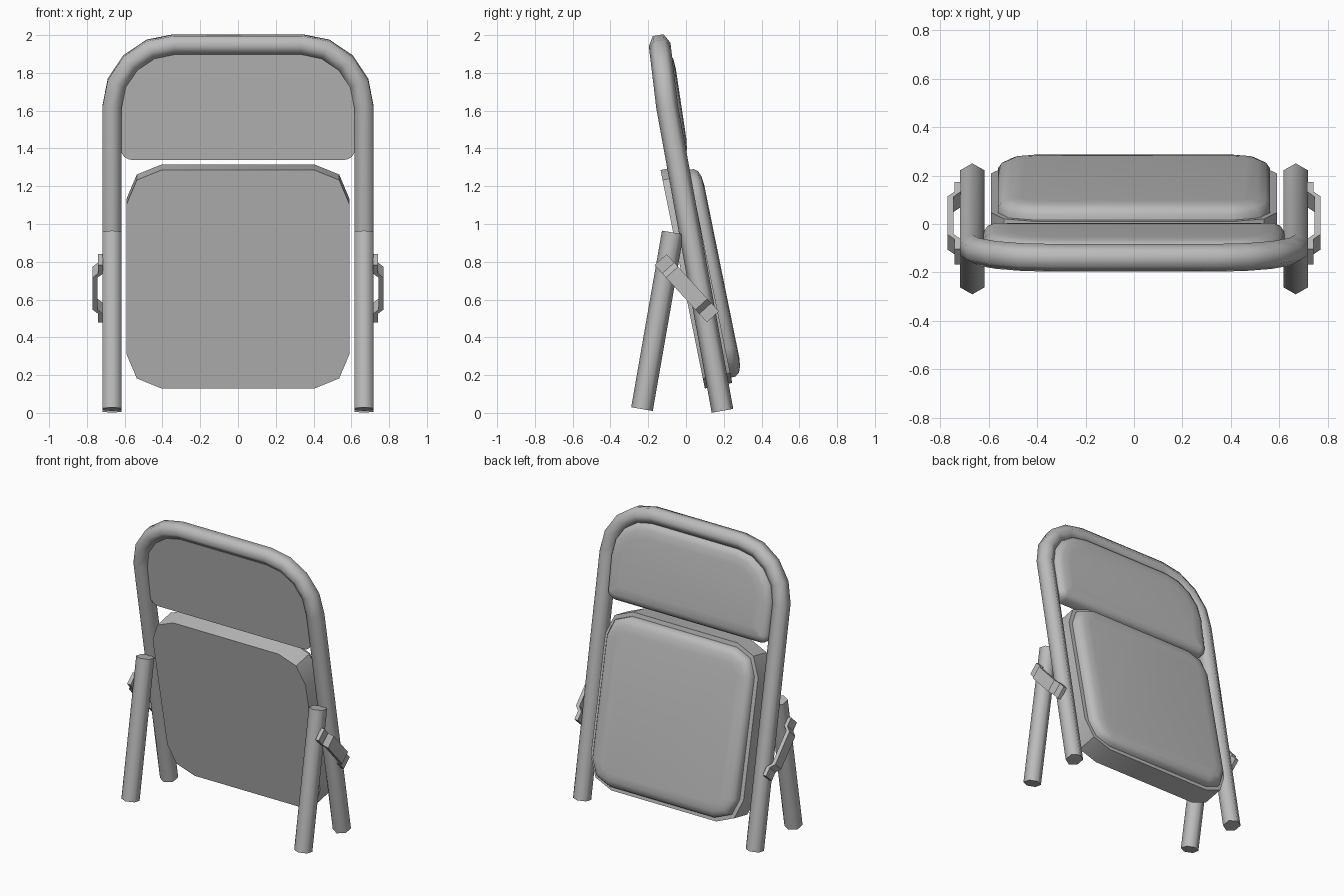
import bpy, bmesh
from math import cos, sin, pi, radians
from mathutils import Vector

if "Cube" in bpy.data.objects:
    bpy.data.objects.remove(bpy.data.objects["Cube"])

grey = bpy.data.materials.new("plain_grey")
grey.use_nodes = True
COLOUR = (0.5, 0.5, 0.5, 1)
grey.diffuse_color = COLOUR
grey.node_tree.nodes["Principled BSDF"].inputs["Base Color"].default_value = COLOUR

X = Vector((1, 0, 0))


def loft(name, rings, angle):
    """Skin a list of equal rings, cap both ends, smooth below the angle."""
    bm = bmesh.new()
    loops = [[bm.verts.new(p) for p in ring] for ring in rings]
    n = len(loops[0])
    for a, b in zip(loops, loops[1:]):
        for i in range(n):
            j = (i + 1) % n
            bm.faces.new((a[i], a[j], b[j], b[i]))
    bm.faces.new(loops[0])
    bm.faces.new(loops[-1])
    bmesh.ops.recalc_face_normals(bm, faces=bm.faces)
    mesh = bpy.data.meshes.new(name)
    bm.to_mesh(mesh)
    bm.free()
    mesh.materials.append(grey)
    mesh.shade_smooth()
    mesh.set_sharp_from_angle(angle=radians(angle))
    obj = bpy.data.objects.new(name, mesh)
    bpy.context.collection.objects.link(obj)
    return obj


def tube(name, points, normal, radius=0.058, sides=6):
    """Sweep a six-sided section along a path with mitred bends."""
    pts = [Vector(p) for p in points]
    rings = []
    for i, p in enumerate(pts):
        d_in = (p - pts[max(i - 1, 0)]).normalized()
        d_out = (pts[min(i + 1, len(pts) - 1)] - p).normalized()
        t = (d_in + d_out).normalized()
        miter = 1 / max(t.dot(d_in), t.dot(d_out))
        side = t.cross(normal).normalized()
        front = side.cross(t)
        rings.append([p + radius * (front * cos(a) + side * sin(a) * miter)
                      for a in (2 * pi * k / sides for k in range(sides))])
    return loft(name, rings, 65)


def outline(half_w, half_h, r_top, r_bottom, inset, segs):
    """Rounded rectangle with separate top and bottom corner radii."""
    w, h = half_w - inset, half_h - inset
    pts = []
    for q, (sx, sz) in enumerate(((1, 1), (-1, 1), (-1, -1), (1, -1))):
        r = max((r_top if sz > 0 else r_bottom) - inset, 0.015)
        for k in range(segs + 1):
            a = pi / 2 * (q + k / segs)
            pts.append((sx * (w - r) + r * cos(a), sz * (h - r) + r * sin(a)))
    return pts


def pad(name, centre, lean, size, radii, layers, segs, angle):
    """Leaning padded panel; layers are (depth, inset) pairs."""
    up = Vector((0, -lean, 1)).normalized()
    back = Vector((0, 1, lean)).normalized()
    rings = [[Vector(centre) + X * u + up * v + back * depth
              for u, v in outline(*size, *radii, inset, segs)]
             for depth, inset in layers]
    return loft(name, rings, angle)


# Bent tube forming the rear legs and the back arch
BEND, TUBE_X, ARC = 1.62, 0.667, 0.33


def frame_point(x, z):
    low, high = min(z, BEND), max(z - BEND, 0)
    return (x, 0.193 - 0.182 * (low - 0.011) - 0.12 * high, z)


half = [(TUBE_X, 0.011)]
for k in range(5):
    a = pi / 8 * k
    half.append((TUBE_X - ARC + ARC * cos(a), BEND + ARC * sin(a)))
path = half + [(-x, z) for x, z in reversed(half)]
tube("back_frame", [frame_point(x, z) for x, z in path],
     Vector((0, 1, 0.17)).normalized())

# Front legs and folding straps, one per side
along = Vector((0, 0.675, -0.738))
across = Vector((0, 0.738, 0.675)) * 0.043
strap = [(-0.205, 0.727), (-0.145, 0.727), (-0.115, 0.757)]
strap += [(-t, x) for t, x in reversed(strap)]
for side, s in (("left", 1), ("right", -1)):
    tube(side + "_front_leg", [(s * TUBE_X, -0.233, 0.02), (s * TUBE_X, -0.07, 0.955)],
         Vector((0, 1, -0.17)).normalized())
    rings = []
    for t, x in strap:
        c = Vector((s * x, 0.004, 0.66)) + along * t
        rings.append([c + X * a * 0.013 + across * b
                      for a, b in ((1, 1), (-1, 1), (-1, -1), (1, -1))])
    loft(side + "_folding_strap", rings, 20)

# Folded seat: flat base board with a soft cushion behind it
SEAT = dict(centre=(0, -0.0175, 0.7075), lean=0.203, size=(0.59, 0.59),
            radii=(0.185, 0.185), segs=2)
pad("seat_base", layers=[(0, 0), (0.148, 0)], angle=30, **SEAT)
pad("seat_cushion", layers=[(0.14, 0.028), (0.172, 0.03), (0.193, 0.045),
                            (0.206, 0.078), (0.211, 0.125)], angle=60, **SEAT)

# Backrest filling the arch
pad("backrest", centre=(0, -0.09, 1.625), lean=0.15, size=(0.62, 0.285),
    radii=(0.285, 0.06), segs=4,
    layers=[(-0.03, 0), (0.025, 0), (0.048, 0.015), (0.06, 0.045), (0.065, 0.1)],
    angle=50)
